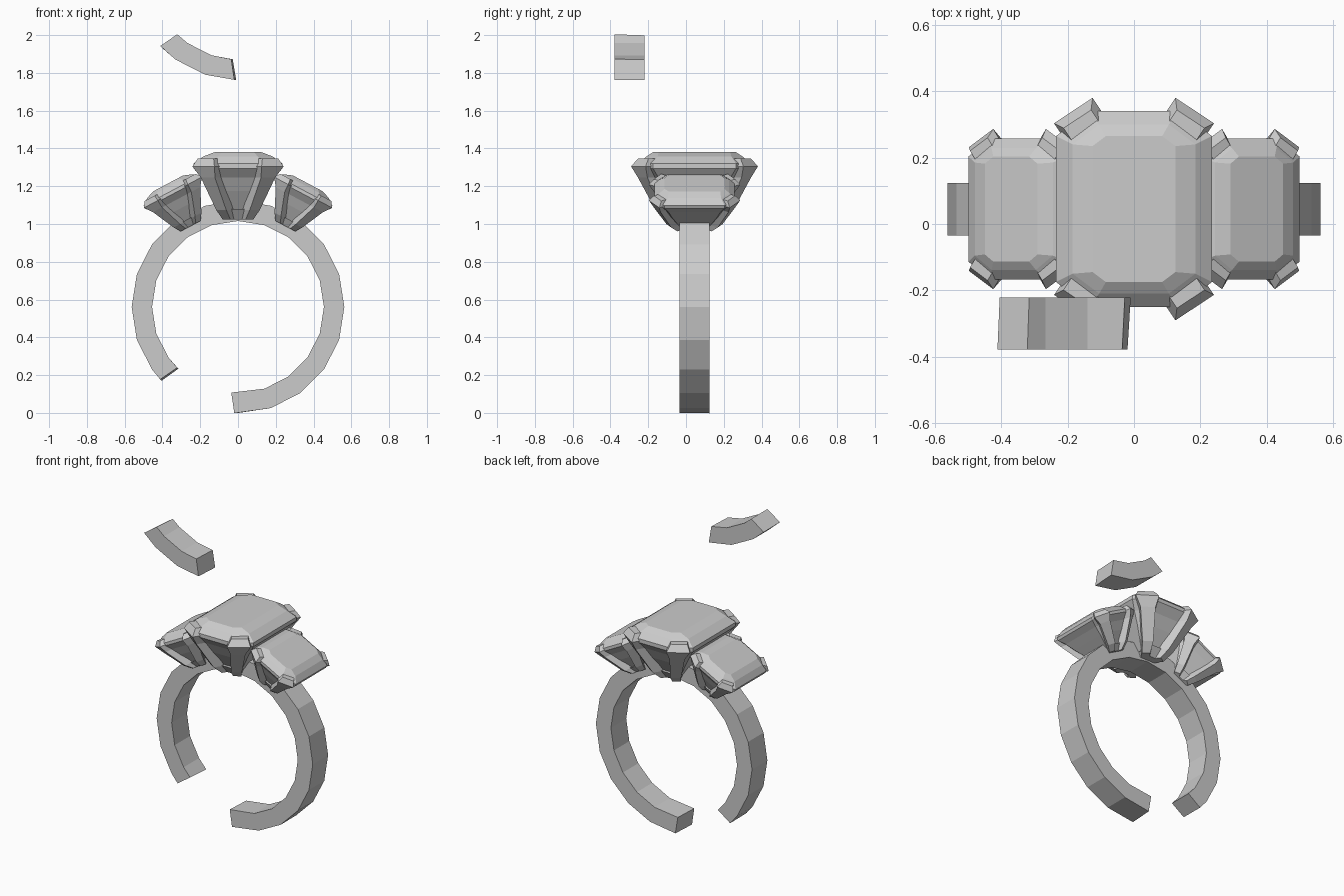
import bpy, bmesh
from math import cos, sin, radians
from mathutils import Matrix

if "Cube" in bpy.data.objects:
    bpy.data.objects.remove(bpy.data.objects["Cube"])

YC = 0.045  # band centre in y


def loft(bm, rings):
    """Skin a list of equally sized point rings and cap both ends."""
    vr = [[bm.verts.new(p) for p in r] for r in rings]
    n = len(vr[0])
    faces = [bm.faces.new(vr[0]), bm.faces.new(vr[-1])]
    for a, b in zip(vr, vr[1:]):
        for i in range(n):
            j = (i + 1) % n
            faces.append(bm.faces.new((a[i], a[j], b[j], b[i])))
    bmesh.ops.recalc_face_normals(bm, faces=faces)


def mesh_from(name, parts):
    bm = bmesh.new()
    for rings in parts:
        loft(bm, rings)
    me = bpy.data.meshes.new(name)
    bm.to_mesh(me)
    bm.free()
    return me


def add(name, me, matrix=Matrix()):
    ob = bpy.data.objects.new(name, me)
    ob.matrix_world = matrix
    bpy.context.collection.objects.link(ob)
    return ob


# Band pieces: rectangular section swept round the finger, uneven broken ends
def band(angles, start, end):
    rings = []
    for k, a in enumerate(angles):
        off = start if k == 0 else end if k == len(angles) - 1 else (0,) * 4
        ring = []
        for (r, y), o in zip(((.563, -.079), (.563, .079), (.455, .079), (.455, -.079)), off):
            t = radians(a + o)
            ring.append((r * cos(t), YC + y, .561 + r * sin(t)))
        rings.append(ring)
    return rings


end_a, end_b = (0, 1, -1.5, -2.5), (-1, 0, 2, 1)
add("broken_band", mesh_from("broken_band", [
    band([268] + list(range(270 + 18, 580, 18)) + [224], end_a, end_b)]))
add("snapped_piece", mesh_from("snapped_piece", [
    band([224, 234, 252, 268], end_b, end_a)]), Matrix.Translation((0, -.345, 1.765)))


# Emerald-cut stone: stacked chamfered rectangles (half x, half y, chamfer, z)
def octagon(hx, hy, c, z):
    d = c * .75
    return [(hx, hy - d, z), (hx - c, hy, z), (c - hx, hy, z), (-hx, hy - d, z),
            (-hx, d - hy, z), (c - hx, -hy, z), (hx - c, -hy, z), (hx, d - hy, z)]


stone = mesh_from("stone", [[octagon(*s) for s in (
    (.07, .13, .03, -.25), (.15, .21, .06, -.13), (.195, .25, .08, -.06),
    (.235, .295, .10, -.01), (.235, .295, .10, .015),
    (.185, .255, .08, .052), (.125, .22, .04, .075))]])


# Claw prongs at the four corners, wide at the tip and tapered to the foot
def prong(sx, sy):
    rings = []
    for cx, cy, w, t, z in ((.045, .115, .025, .03, -.28), (.07, .16, .032, .035, -.23),
                            (.14, .245, .045, .035, -.06), (.161, .264, .07, .04, 0),
                            (.15, .24, .05, .038, .042)):
        rings.append([(sx * (cx + .55 * t * a + .83 * w * b),
                       sy * (cy + .83 * t * a - .55 * w * b), z)
                      for a, b in ((1, 1), (1, -1), (-1, -1), (-1, 1))])
    return rings


# Setting: four prongs plus the base that joins their feet
base = [octagon(.055, .125, .02, -.28), octagon(.075, .165, .03, -.225)]
setting = mesh_from("setting", [prong(x, y) for x in (1, -1) for y in (1, -1)] + [base])

# Large centre stone and two smaller stones tilted outward
for side, x, z, tilt, s in (("centre", 0, 1.305, 0, 1),
                            ("left", -.345, 1.167, -28, .72),
                            ("right", .345, 1.167, 28, .72)):
    m = (Matrix.Translation((x, YC, z)) @ Matrix.Rotation(radians(tilt), 4, 'Y')
         @ Matrix.Scale(s, 4))
    add(side + "_stone", stone, m)
    add(side + "_setting", setting, m)
